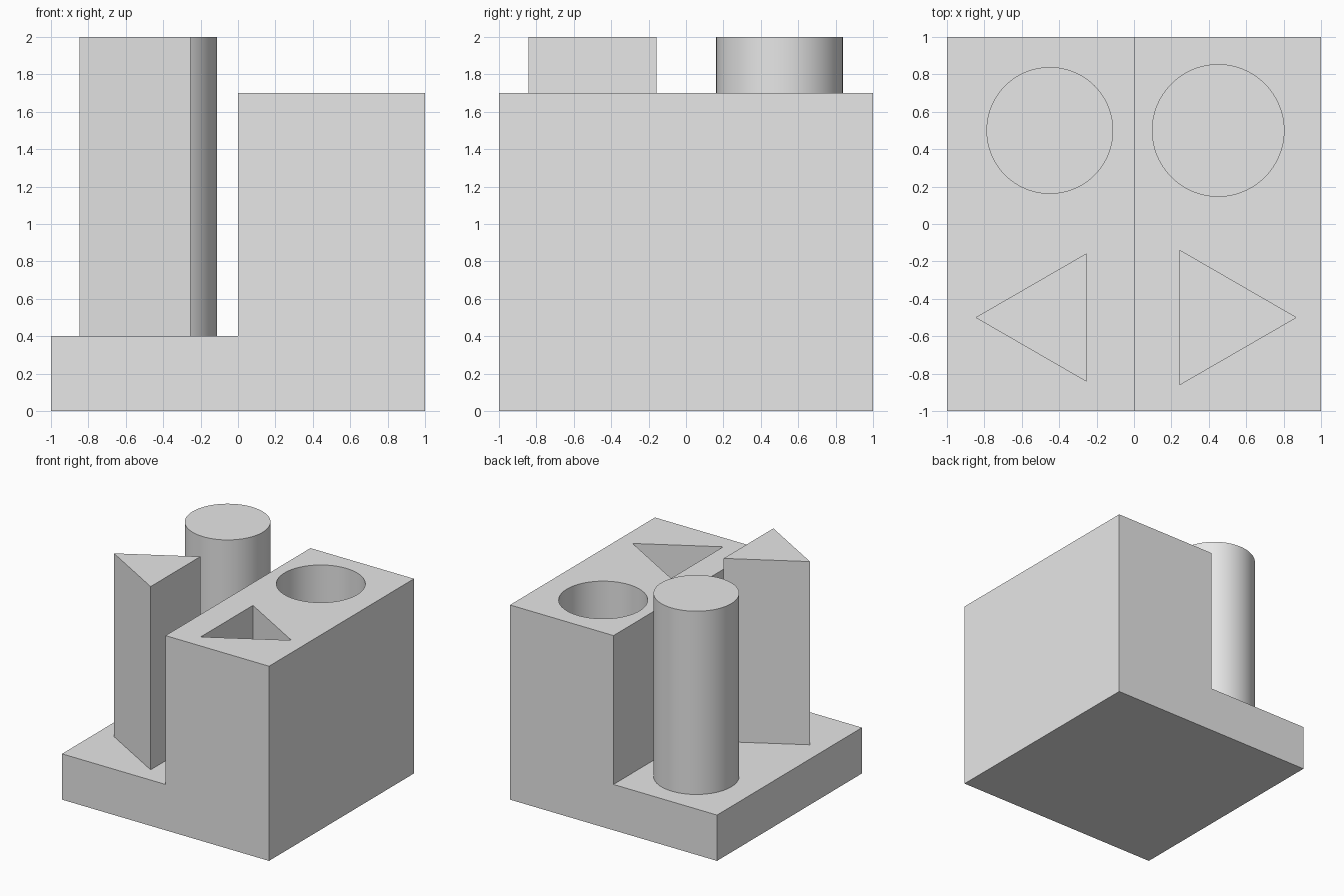
import bpy, bmesh, math

if "Cube" in bpy.data.objects:
    bpy.data.objects.remove(bpy.data.objects["Cube"], do_unlink=True)

grey = bpy.data.materials.new("light_grey")
grey.use_nodes = True
grey.diffuse_color = (0.8, 0.8, 0.8, 1)
grey.node_tree.nodes["Principled BSDF"].inputs["Base Color"].default_value = (0.8, 0.8, 0.8, 1)

PLATE, BLOCK, TOP, FLOOR = 0.4, 1.7, 2.0, 0.1


def extrude(name, outline, vector):
    """Solid made by sweeping a closed outline along a vector."""
    bm = bmesh.new()
    face = bm.faces.new([bm.verts.new(p) for p in outline])
    swept = bmesh.ops.extrude_face_region(bm, geom=[face])["geom"]
    bmesh.ops.translate(bm, vec=vector, verts=[v for v in swept if isinstance(v, bmesh.types.BMVert)])
    bmesh.ops.recalc_face_normals(bm, faces=bm.faces)
    mesh = bpy.data.meshes.new(name)
    bm.to_mesh(mesh)
    bm.free()
    mesh.materials.append(grey)
    ob = bpy.data.objects.new(name, mesh)
    bpy.context.collection.objects.link(ob)
    return ob


def prism(name, sides, radius, x, y, z0, z1, start=0):
    """Upright regular prism; the first corner points along the start angle."""
    angles = [start + math.tau * i / sides for i in range(sides)]
    ring = [(x + radius * math.cos(a), y + radius * math.sin(a), z0) for a in angles]
    return extrude(name, ring, (0, 0, z1 - z0))


def smooth(ob):
    bpy.ops.object.select_all(action="DESELECT")
    ob.select_set(True)
    bpy.context.view_layer.objects.active = ob
    bpy.ops.object.shade_smooth_by_angle(angle=math.radians(30))


# Stepped body: thin plate on the right, tall block on the left
profile = [(-1, 0), (1, 0), (1, BLOCK), (0, BLOCK), (0, PLATE), (-1, PLATE)]
body = extrude("stepped_body", [(x, -1, z) for x, z in profile], (0, 2, 0))

# Sockets sunk into the block
cutters = [
    prism("round_socket_cutter", 96, 0.352, 0.45, 0.5, FLOOR, TOP),
    prism("triangular_socket_cutter", 3, 0.416, 0.45, -0.5, FLOOR, TOP),
]
for cutter in cutters:
    cutter.hide_render = True
    mod = body.modifiers.new("socket", "BOOLEAN")
    mod.operation = "DIFFERENCE"
    mod.solver = "EXACT"
    mod.object = cutter
    bpy.context.view_layer.objects.active = body
    bpy.ops.object.modifier_apply(modifier=mod.name)
    bpy.data.objects.remove(cutter, do_unlink=True)
smooth(body)

# Matching pegs standing on the plate
smooth(prism("round_peg", 96, 0.339, -0.45, 0.5, PLATE, TOP))
prism("triangular_peg", 3, 0.396, -0.452, -0.5, PLATE, TOP, math.pi)
